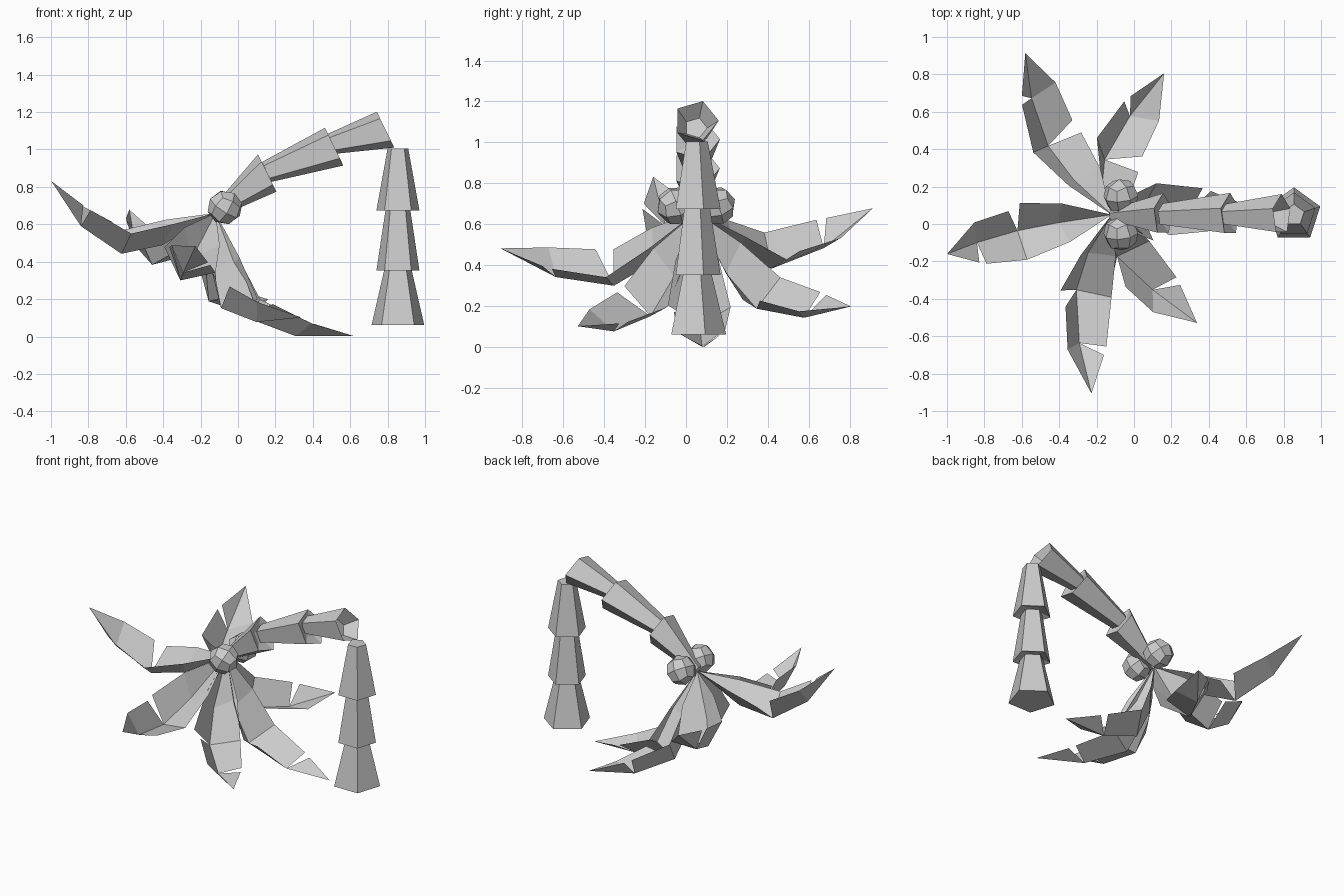
import bpy
import bmesh
import math
from mathutils import Matrix, Vector

cube = bpy.data.objects.get("Cube")
if cube:
    bpy.data.objects.remove(cube)

grey = bpy.data.materials.new("light grey")
grey.use_nodes = True
grey.diffuse_color = (0.6, 0.6, 0.6, 1)
grey.node_tree.nodes["Principled BSDF"].inputs["Base Color"].default_value = (0.6, 0.6, 0.6, 1)


def add_object(name, bm):
    mesh = bpy.data.meshes.new(name)
    bm.to_mesh(mesh)
    bm.free()
    mesh.materials.append(grey)
    obj = bpy.data.objects.new(name, mesh)
    bpy.context.collection.objects.link(obj)
    return obj


def trunk_segment(name, wide, wide_r, narrow, narrow_r, axis, recess):
    """Five-sided tapered block; the wide end is sunk in to a smaller pentagon."""
    bm = bmesh.new()
    side = Vector((0, 1, 0))
    out = Vector(axis).normalized()
    across = side.cross(out)
    # The axis points from the narrow to the wide end
    sunk = Vector(wide) - out * recess
    rings = []
    for centre, r in ((sunk, wide_r / 2), (wide, wide_r), (narrow, narrow_r)):
        ring = []
        for i in range(5):
            a = math.tau * i / 5
            ring.append(bm.verts.new(Vector(centre) + r * (side * math.cos(a) + across * math.sin(a))))
        rings.append(ring)
    for low, high in zip(rings, rings[1:]):
        for i in range(5):
            j = (i + 1) % 5
            bm.faces.new((low[i], low[j], high[j], high[i]))
    bm.faces.new(rings[0])
    bm.faces.new(rings[2])
    bmesh.ops.recalc_face_normals(bm, faces=bm.faces)
    add_object(name, bm)


# Standing trunk
MID = 0.048
heights = (0.062, 0.352, 0.674, 1.005)
for i, (wide_r, narrow_r, recess) in enumerate(((0.148, 0.078, 0), (0.121, 0.07, 0.02), (0.121, 0.058, 0.02))):
    trunk_segment(f"standing_trunk_{i + 1}", (0.855, MID, heights[i]), wide_r,
                  (0.855, MID, heights[i + 1]), narrow_r, (0, 0, -1), recess)

# Broken trunk, leaning down towards the crown
LEAN = (0.9, 0, 0.44)
trunk_segment("fallen_trunk_1", (0.789, MID, 1.106), 0.112, (0.484, MID, 1.025), 0.058, LEAN, 0.08)
trunk_segment("fallen_trunk_2", (0.514, MID, 1.015), 0.118, (0.154, MID, 0.88), 0.062, LEAN, 0.02)
trunk_segment("fallen_trunk_3", (0.156, MID, 0.874), 0.117, (-0.12, MID, 0.665), 0.032, LEAN, 0.02)

# Two faceted nuts
for side, y in (("left", 0.15), ("right", -0.05)):
    bm = bmesh.new()
    bmesh.ops.create_cube(bm, size=1)
    bmesh.ops.subdivide_edges(bm, edges=bm.edges[:], cuts=1, use_grid_fill=True)
    for v in bm.verts:
        v.co = v.co.normalized() * 0.095
    nut = add_object(f"nut_{side}", bm)
    nut.location = (-0.07, y, 0.69)
    nut.rotation_euler = (0.4, 0.5, 0.3)

# Leaf outline: distance out, sideways, height
spine = [(0, 0, 0), (0.19, 0, -0.28), (0.38, 0, -0.42), (0.66, 0, -0.385), (0.93, 0, -0.24)]
left_edge = [(0.21, 0.1, -0.15), (0.42, 0.15, -0.3), (0.68, 0.112, -0.285), (0.725, 0.095, -0.28)]
right_edge = [(0.21, -0.11, -0.15), (0.39, -0.155, -0.3), (0.475, -0.13, -0.29), (0.7, -0.12, -0.285)]


def leaf(name, angle, length, lift):
    """Folded leaf with one notch on either side of the spine."""
    bm = bmesh.new()
    s, l, r = [[bm.verts.new((x * length, y, z)) for x, y, z in row]
               for row in (spine, left_edge, right_edge)]
    for face in ((s[0], s[1], l[0]), (s[1], s[2], l[1], l[0]), (s[2], s[3], l[2], l[1]),
                 (s[3], s[4], l[3]),
                 (s[0], r[0], s[1]), (s[1], r[0], r[1], s[2]), (s[2], r[2], r[3], s[3]),
                 (s[3], r[3], s[4])):
        bm.faces.new(face)
    obj = add_object(name, bm)
    obj.matrix_world = (Matrix.Translation((-0.12, 0.05, 0.66))
                        @ Matrix.Rotation(math.radians(26.6), 4, "Y")
                        @ Matrix.Rotation(math.radians(angle), 4, "Z")
                        @ Matrix.Rotation(math.radians(-lift), 4, "Y"))


# Crown of leaves: direction, length, upward tilt
crown = ((2.4, 1.035, -1), (58.8, 0.965, -3), (116, 1.02, 3),
         (193.7, 0.955, 0), (269, 1.02, 2), (318.7, 0.96, -3.5))
for i, (angle, length, lift) in enumerate(crown):
    leaf(f"leaf_{i + 1}", angle, length, lift)
